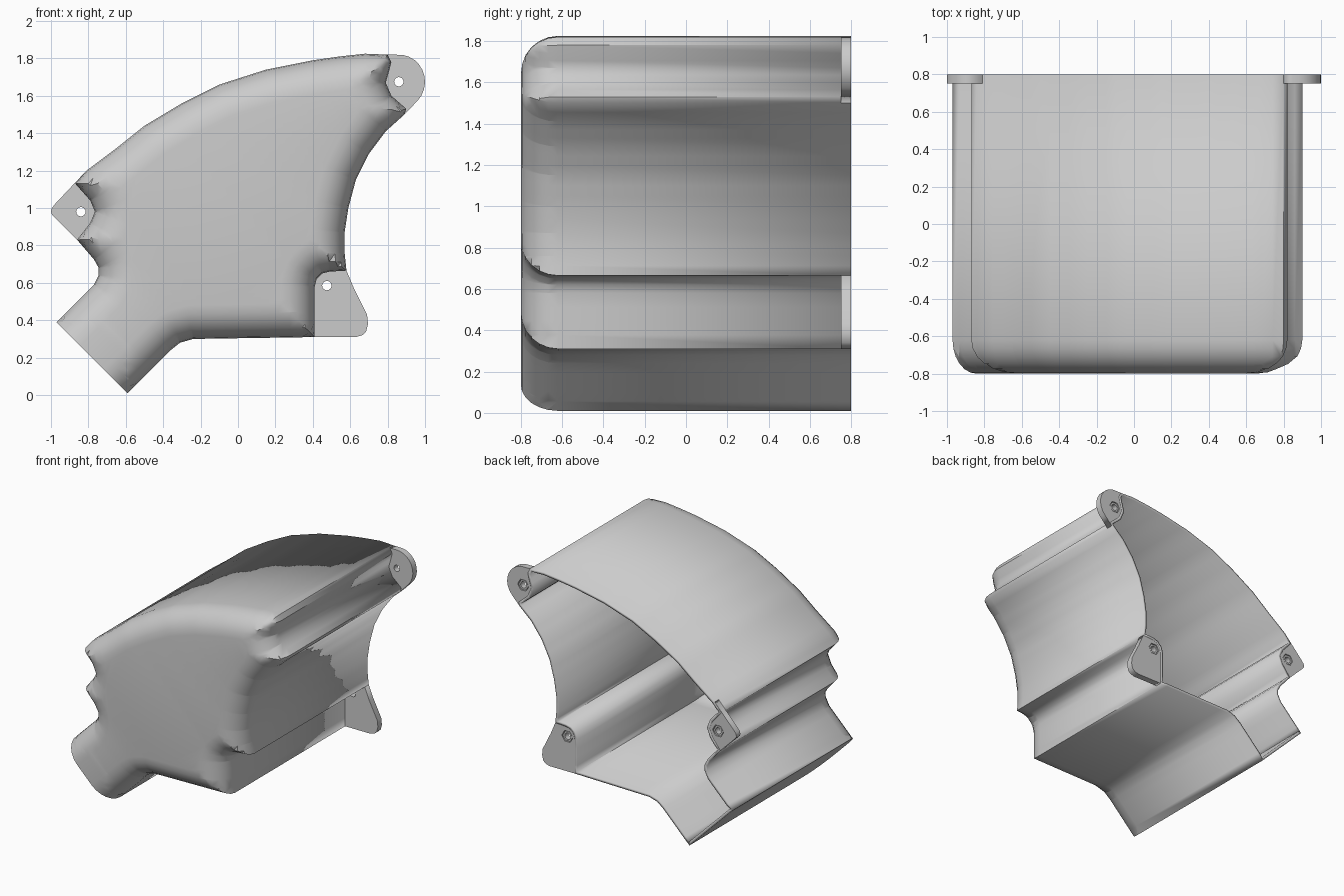
import bpy, bmesh, math
from mathutils import Vector
from mathutils.geometry import delaunay_2d_cdt

if "Cube" in bpy.data.objects:
    bpy.data.objects.remove(bpy.data.objects["Cube"])

BACK, FRONT, R, WALL = 0.8, -0.8, 0.18, 0.022

# Side profile (x, z), counter-clockwise; the notches are shared with the screw lugs
notch_low = [(0.41, 0.31), (0.41, 0.58), (0.42, 0.62), (0.45, 0.65), (0.49, 0.66), (0.58, 0.665)]
notch_top = [(0.89, 1.50), (0.90, 1.53), (0.82, 1.60), (0.79, 1.67), (0.81, 1.74), (0.82, 1.78), (0.80, 1.82)]
notch_left = [(-0.87, 1.13), (-0.79, 1.04), (-0.765, 0.98), (-0.79, 0.92), (-0.86, 0.83)]
duct_end = [(-0.97, 0.39), (-0.59, 0.01)]
profile = (duct_end
           + [(-0.36, 0.24), (-0.31, 0.28), (-0.24, 0.30)]
           + notch_low
           + [(0.57, 0.76), (0.57, 0.87), (0.59, 1.0), (0.63, 1.15), (0.70, 1.29), (0.79, 1.41)]
           + notch_top
           + [(0.68, 1.825), (0.54, 1.81), (0.4, 1.79), (0.15, 1.74), (-0.1, 1.66), (-0.3, 1.56),
              (-0.5, 1.44), (-0.65, 1.32), (-0.81, 1.20)]
           + notch_left
           + [(-0.77, 0.725), (-0.745, 0.68), (-0.745, 0.64), (-0.77, 0.59)])
profile = [Vector(p) for p in profile]
segments = list(zip(profile, profile[1:] + profile[:1]))
ring_steps = [R * (1 - math.cos(math.radians(a))) for a in (15, 30, 45, 60, 75, 90)]


def distance(p, segs):
    best = 9.0
    for a, b in segs:
        ab = b - a
        t = max(0.0, min(1.0, (p - a).dot(ab) / ab.length_squared))
        best = min(best, (p - a - ab * t).length)
    return best


def depth(p):
    # the duct end is cut square, so it takes no part in the rounding
    d = min(R, distance(p, segments[1:]))
    return FRONT + R - math.sqrt(max(0.0, R * R - (R - d) ** 2))


def resample():
    out = []
    for i, (a, b) in enumerate(segments):
        length = (b - a).length
        if i == 0:
            fr = [0] + [d / length for d in ring_steps] + [1 - d / length for d in reversed(ring_steps)]
        else:
            n = max(1, math.ceil(length / 0.07))
            fr = [k / n for k in range(n)]
        out += [a.lerp(b, f) for f in fr]
    return out


def build_shell():
    loop = resample()
    n = len(loop)
    points = list(loop)
    for i, p in enumerate(loop):
        e1 = (p - loop[i - 1]).normalized()
        e2 = (loop[(i + 1) % n] - p).normalized()
        n1, n2 = Vector((-e1.y, e1.x)), Vector((-e2.y, e2.x))
        if e1.x * e2.y - e1.y * e2.x >= -0.01:
            dirs = [(n1 + n2) / (1 + n1.dot(n2))]
        else:
            dirs = [n1, (n1 + n2).normalized(), n2]
        for v in dirs:
            for d in ring_steps:
                q = p + v * d
                if distance(q, segments) > d * 0.98:
                    points.append(q)
    verts, _, faces = delaunay_2d_cdt(points, [(i, (i + 1) % n) for i in range(n)], [], 1, 1e-4)[:3]

    # rounded front
    bm = bmesh.new()
    vs = [bm.verts.new((v.x, depth(v), v.y)) for v in verts]
    for f in faces:
        bm.faces.new([vs[i] for i in f])
    bmesh.ops.delete(bm, geom=[v for v in bm.verts if not v.link_faces], context='VERTS')

    # side walls swept to the open back
    rim = [e for e in bm.edges if e.is_boundary]
    ext = bmesh.ops.extrude_edge_only(bm, edges=rim)
    for g in ext['geom']:
        if isinstance(g, bmesh.types.BMVert):
            g.co.y = BACK
    bmesh.ops.recalc_face_normals(bm, faces=bm.faces[:])
    if min(bm.faces, key=lambda f: f.calc_center_median().y).normal.y > 0:
        bmesh.ops.reverse_faces(bm, faces=bm.faces[:])
    me = bpy.data.meshes.new("housing_shell")
    bm.to_mesh(me)
    bm.free()
    ob = bpy.data.objects.new("housing_shell", me)
    bpy.context.collection.objects.link(ob)
    mod = ob.modifiers.new("wall", 'SOLIDIFY')
    mod.thickness, mod.offset = WALL, -1
    activate(ob)
    bpy.ops.object.shade_smooth_by_angle(angle=math.radians(32))


def activate(ob):
    bpy.ops.object.select_all(action='DESELECT')
    ob.select_set(True)
    bpy.context.view_layer.objects.active = ob


def circle(c, r, n):
    return [(c[0] + r * math.cos(math.tau * k / n), c[1] + r * math.sin(math.tau * k / n)) for k in range(n)]


def plate(name, loops, y0, y1):
    cu = bpy.data.curves.new(name, 'CURVE')
    cu.dimensions, cu.fill_mode, cu.extrude = '2D', 'BOTH', (y1 - y0) / 2
    for pts in loops:
        s = cu.splines.new('POLY')
        s.points.add(len(pts) - 1)
        for sp, (x, z) in zip(s.points, pts):
            sp.co = (x, z, 0, 1)
        s.use_cyclic_u = True
    ob = bpy.data.objects.new(name, cu)
    bpy.context.collection.objects.link(ob)
    ob.rotation_euler.x = math.pi / 2
    ob.location.y = (y0 + y1) / 2
    activate(ob)
    bpy.ops.object.convert(target='MESH')


def lug(name, outline, hole):
    # round screw hole in front, hexagonal nut pocket behind
    plate(name + "_face", [outline, circle(hole, 0.025, 16)], 0.75, 0.782)
    plate(name + "_pocket", [outline, circle(hole, 0.048, 6)], 0.782, BACK)
    plate(name + "_nut", [circle(hole, 0.042, 6), circle(hole, 0.025, 16)], 0.775, 0.796)


build_shell()

# Screw lugs filling the notches at the back rim
top_c = (0.86, 1.675)
top_arc = [(top_c[0] + 0.14 * math.cos(math.radians(a)), top_c[1] + 0.145 * math.sin(math.radians(a)))
           for a in range(95, -46, -14)]
lug("upper_right_lug", notch_top + top_arc, top_c)
lug("left_lug", notch_left + [(-0.975, 0.945), (-0.995, 0.965), (-1.0, 0.98), (-0.995, 1.0), (-0.975, 1.025),
                              (-0.81, 1.20)], (-0.84, 0.98))
lug("lower_right_lug", notch_low + [(0.62, 0.57), (0.69, 0.43), (0.695, 0.38), (0.685, 0.34), (0.665, 0.32),
                                    (0.63, 0.31)], (0.475, 0.585))
